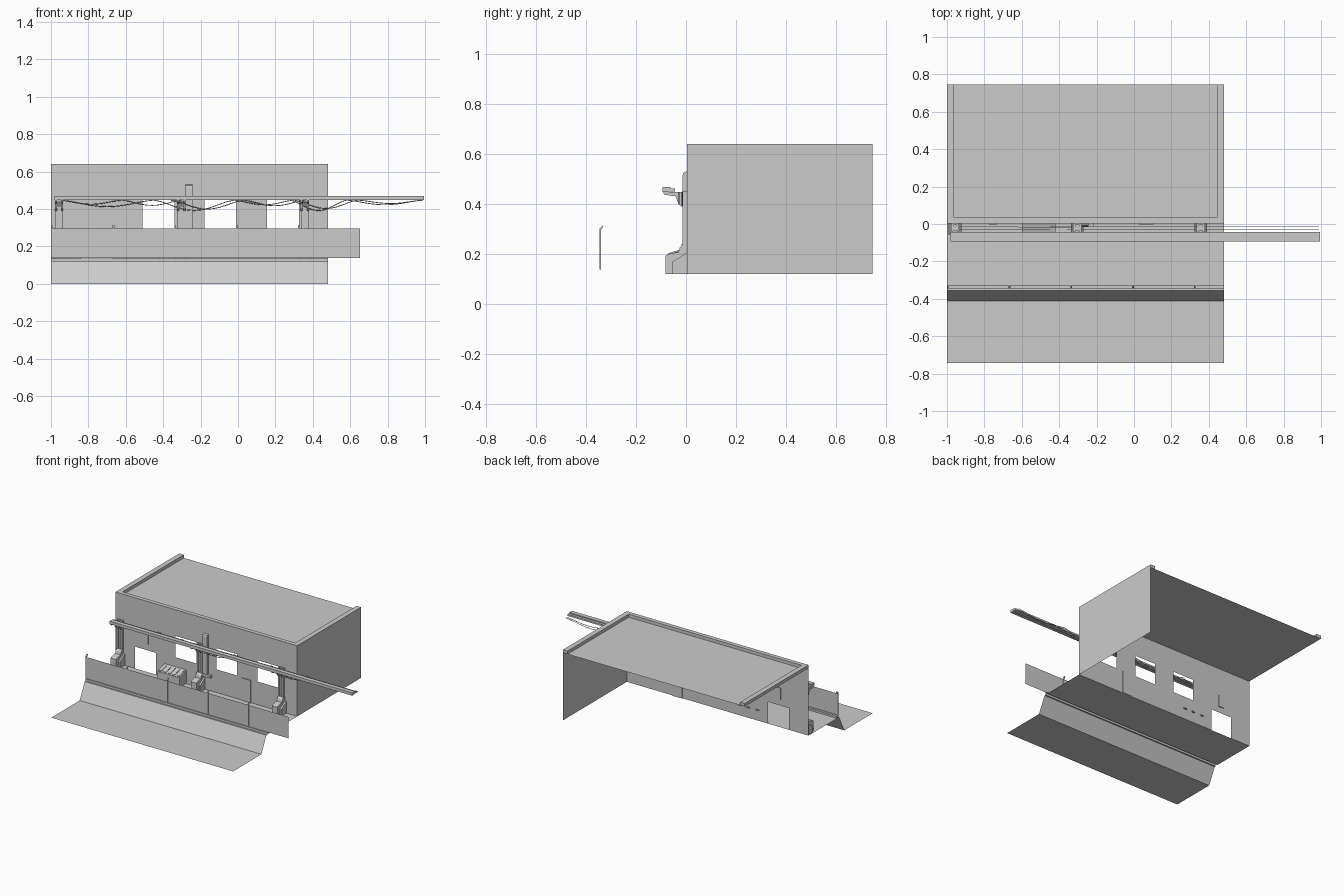
import bpy, bmesh, math

if "Cube" in bpy.data.objects:
    bpy.data.objects.remove(bpy.data.objects["Cube"])

X0, X1 = -1.0, 0.48          # building / platform extent
BAYS = (-0.957, -0.303, 0.357)  # support positions


def finish(name, bm):
    bmesh.ops.remove_doubles(bm, verts=bm.verts, dist=1e-5)
    me = bpy.data.meshes.new(name)
    bm.to_mesh(me)
    bm.free()
    ob = bpy.data.objects.new(name, me)
    bpy.context.collection.objects.link(ob)
    return ob


def quad(bm, *pts):
    bm.faces.new([bm.verts.new(p) for p in pts])


def box(name, x, y, z):
    bm = bmesh.new()
    bmesh.ops.create_cube(bm, size=1)
    for v in bm.verts:
        v.co = [r[0] + (c + 0.5) * (r[1] - r[0]) for c, r in zip(v.co, (x, y, z))]
    return finish(name, bm)


def prism(name, profile, x0, x1):
    """Closed solid: a (y, z) profile swept along x."""
    bm = bmesh.new()
    f = bm.faces.new([bm.verts.new((x0, y, z)) for y, z in profile])
    r = bmesh.ops.extrude_face_region(bm, geom=[f])
    for v in r["geom"]:
        if isinstance(v, bmesh.types.BMVert):
            v.co.x = x1
    bmesh.ops.recalc_face_normals(bm, faces=bm.faces)
    return finish(name, bm)


def sheet(name, path, x0, x1):
    """Open surface: a (y, z) path swept along x."""
    bm = bmesh.new()
    for (ya, za), (yb, zb) in zip(path, path[1:]):
        quad(bm, (x0, ya, za), (x1, ya, za), (x1, yb, zb), (x0, yb, zb))
    return finish(name, bm)


# Ground, embankment, curb and platform as one folded sheet
sheet("ground_and_platform", [(-0.743, 0), (-0.413, 0), (-0.355, 0.118), (-0.345, 0.118),
      (-0.345, 0.134), (-0.328, 0.134), (-0.328, 0.12), (0.003, 0.12)], X0, X1)

# Front wall, laid out as cells with the openings left out
WY = 0.003
holes = [(-0.84, -0.67, 0.12, 0.28), (-0.51, -0.34, 0.29, 0.447),
         (-0.178, -0.01, 0.29, 0.447), (0.155, 0.325, 0.29, 0.447)]
xs = sorted({X0, X1, *[h[0] for h in holes], *[h[1] for h in holes]})
zs = sorted({0.12, 0.64, *[h[2] for h in holes], *[h[3] for h in holes]})
bm = bmesh.new()
for a, b in zip(xs, xs[1:]):
    for c, d in zip(zs, zs[1:]):
        mx, mz = (a + b) / 2, (c + d) / 2
        if not any(h[0] < mx < h[1] and h[2] < mz < h[3] for h in holes):
            quad(bm, (a, WY, c), (b, WY, c), (b, WY, d), (a, WY, d))
finish("front_wall", bm)

# Right wall
bm = bmesh.new()
quad(bm, (X1, WY, 0.12), (X1, 0.745, 0.12), (X1, 0.745, 0.64), (X1, WY, 0.64))
finish("right_wall", bm)

# Roof slab and parapet around three sides
RZ = 0.617
bm = bmesh.new()
quad(bm, (X0, WY, RZ), (X1, WY, RZ), (X1, 0.745, RZ), (X0, 0.745, RZ))
finish("roof", bm)
box("parapet_left", (X0, X0 + 0.037), (WY, 0.745), (RZ, 0.64))
box("parapet_right", (X1 - 0.037, X1), (WY, 0.745), (RZ, 0.64))
box("parapet_front", (X0 + 0.037, X1 - 0.037), (WY, 0.034), (RZ, 0.64))

# Door and small wall hatch
box("door", (0.028, 0.104), (-0.002, 0.009), (0.12, 0.285))
box("wall_hatch", (-0.776, -0.732), (-0.002, 0.009), (0.325, 0.411))

# Fence panels with posts bent inward at the top
FY = -0.344
for i in range(5):
    x = -0.997 + 0.33 * i
    bm = bmesh.new()
    quad(bm, (x, FY, 0.137), (x + 0.33, FY, 0.137), (x + 0.33, FY, 0.295), (x, FY, 0.295))
    finish("fence_panel", bm)
    prism("fence_post", [(FY - 0.002, 0.137), (FY + 0.004, 0.137), (FY + 0.004, 0.295),
          (FY + 0.014, 0.311), (FY + 0.011, 0.314), (FY - 0.002, 0.3)], x - 0.003, x + 0.006)

# Wall supports: plinth, column and cantilever bracket
for cx in BAYS:
    prism("plinth", [(-0.082, 0.12), (-0.082, 0.193), (-0.07, 0.2), (-0.03, 0.207),
          (-0.025, 0.225), (-0.013, 0.24), (WY, 0.24), (WY, 0.12)], cx - 0.022, cx + 0.022)
    for s in (-1, 1):
        prism("plinth_cheek", [(-0.055, 0.12), (-0.055, 0.168), (WY, 0.205), (WY, 0.12)],
              cx + s * 0.022, cx + s * 0.034)
        box("column_rib", (cx + s * 0.015 - 0.006, cx + s * 0.015 + 0.006),
            (-0.014, WY), (0.23, 0.45))
        prism("bracket_arm", [(-0.09, 0.448), (-0.088, 0.437), (-0.042, 0.43), (-0.032, 0.405),
              (-0.02, 0.39), (WY, 0.39), (WY, 0.448)],
              cx + s * 0.017 - 0.005, cx + s * 0.017 + 0.005)
    box("column_web", (cx - 0.009, cx + 0.009), (-0.006, WY), (0.23, 0.45))
    for k in range(3):
        z = 0.413 + 0.011 * k
        box("bracket_band", (cx - 0.022, cx + 0.022), (-0.034 - 0.002 * k, -0.004), (z, z + 0.006))

# Vertical conduit beside the middle support
prism("conduit", [(-0.013, 0.23), (-0.013, 0.515), (-0.009, 0.525), (WY, 0.531), (WY, 0.23)],
      -0.281, -0.243)
box("conduit_foot", (-0.283, -0.215), (-0.017, WY), (0.22, 0.24))

# Long cable tray running past the building
prism("cable_tray", [(-0.094, 0.447), (-0.094, 0.468), (-0.062, 0.468), (-0.062, 0.461),
      (-0.044, 0.461), (-0.044, 0.449), (-0.07, 0.449), (-0.07, 0.447)], -0.98, 0.995)

# Slanted vent box with louvres and fixings
prism("vent_box", [(-0.08, 0.125), (-0.08, 0.195), (WY, 0.22), (WY, 0.125)], -0.6, -0.42)
for i in range(5):
    x = -0.592 + 0.036 * i
    prism("vent_louvre", [(-0.072, 0.196), (-0.072, 0.202), (-0.012, 0.221), (-0.012, 0.214)],
          x, x + 0.02)
for x in (-0.585, -0.51, -0.44):
    box("vent_fixing", (x - 0.012, x + 0.012), (0, 0.012), (0.195, 0.202))

# Sagging cables slung between supports: x start, x end, sag, y
cables = [(-0.95, -0.62, 0.022, -0.015), (-0.95, -0.45, 0.035, -0.028), (-0.62, -0.3, 0.028, -0.02),
          (-0.45, -0.02, 0.055, -0.015), (-0.36, 0.03, 0.048, -0.028), (-0.02, 0.3, 0.025, -0.015),
          (0.03, 0.36, 0.03, -0.028), (0.28, 0.58, 0.056, -0.015), (0.3, 0.64, 0.045, -0.028),
          (0.58, 0.99, 0.025, -0.015), (0.64, 0.99, 0.018, -0.028)]
cu = bpy.data.curves.new("hanging_cables", "CURVE")
cu.dimensions = "3D"
cu.bevel_depth = 0.0022
cu.bevel_resolution = 0
for a, b, sag, y in cables:
    sp = cu.splines.new("POLY")
    sp.points.add(12)
    for i, p in enumerate(sp.points):
        t = i / 12
        p.co = (a + (b - a) * t, y, 0.447 - sag * math.sin(math.pi * t) ** 1.5, 1)
bpy.context.collection.objects.link(bpy.data.objects.new("hanging_cables", cu))
